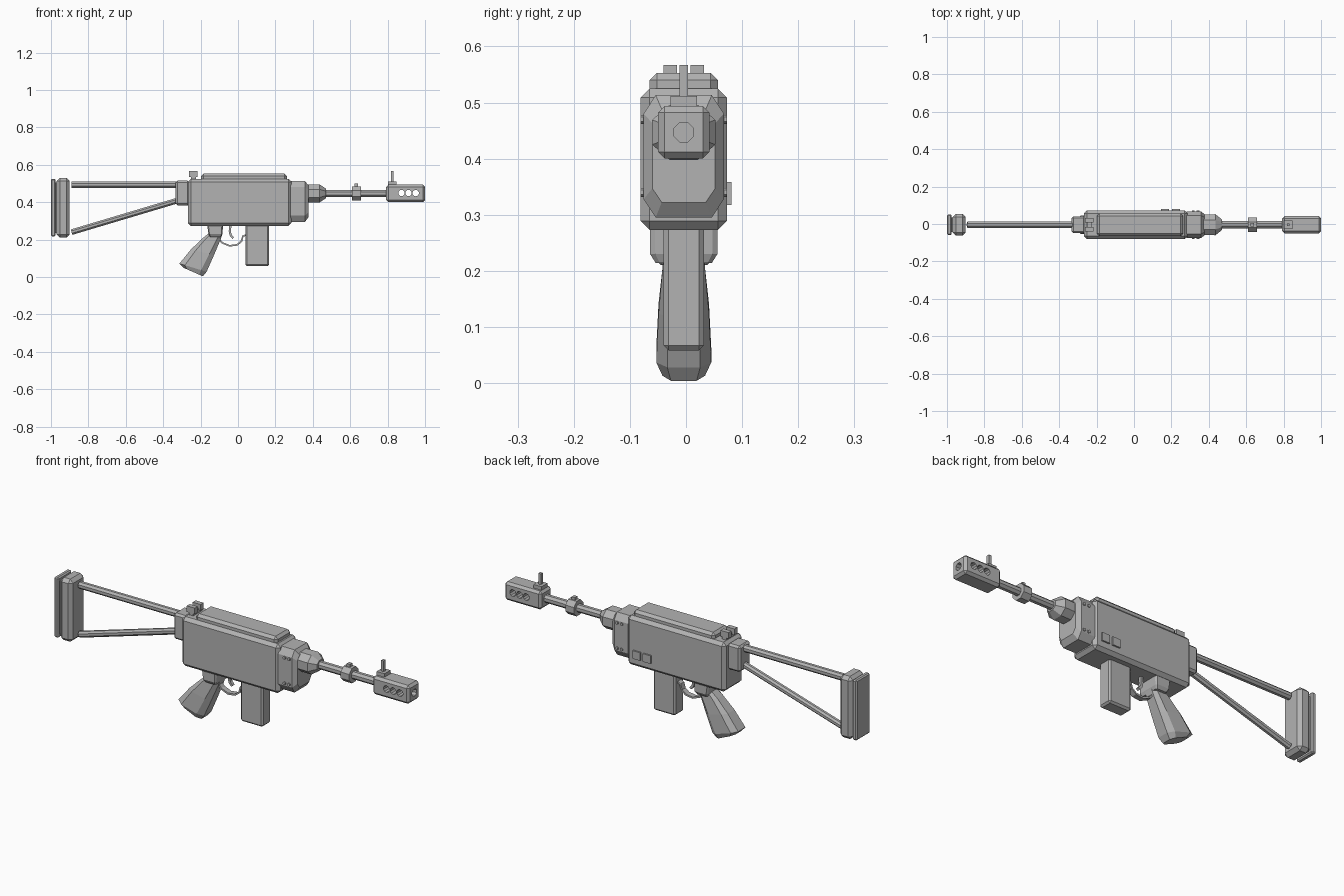
import bpy, bmesh, math
from mathutils import Vector

if "Cube" in bpy.data.objects:
    bpy.data.objects.remove(bpy.data.objects["Cube"])

CY = -0.004   # centre line of the body
AX = 0.447    # bore height
metal = bpy.data.materials.new("grey metal")
metal.diffuse_color = (0.45, 0.45, 0.45, 1)
metal.use_nodes = True
metal.node_tree.nodes["Principled BSDF"].inputs["Base Color"].default_value = metal.diffuse_color


def add(name, bm):
    bmesh.ops.recalc_face_normals(bm, faces=bm.faces[:])
    me = bpy.data.meshes.new(name)
    bm.to_mesh(me)
    bm.free()
    me.materials.append(metal)
    ob = bpy.data.objects.new(name, me)
    bpy.context.collection.objects.link(ob)
    return ob


def box(name, x, z, y, chamfer=0.0):
    """Box from (min, max) ranges; y is relative to the centre line."""
    bm = bmesh.new()
    bmesh.ops.create_cube(bm, size=1)
    for v in bm.verts:
        for i, (a, b) in enumerate((x, (y[0] + CY, y[1] + CY), z)):
            v.co[i] = (a + b) / 2 + v.co[i] * (b - a)
    if chamfer:
        bmesh.ops.bevel(bm, geom=bm.edges[:], offset=chamfer, segments=1, affect='EDGES')
    return add(name, bm)


def skin(name, rings):
    """Closed surface through rings of points."""
    bm = bmesh.new()
    vs = [[bm.verts.new(p) for p in r] for r in rings]
    n = len(vs[0])
    for a, b in zip(vs, vs[1:]):
        for i in range(n):
            bm.faces.new((a[i], a[(i + 1) % n], b[(i + 1) % n], b[i]))
    bm.faces.new(vs[0])
    bm.faces.new(vs[-1])
    return add(name, bm)


def octagon(left, right, hw, cut):
    """Chamfered rectangle spanning left-right in the xz plane, hw wide in y."""
    a, b = Vector((left[0], CY, left[1])), Vector((right[0], CY, right[1]))
    mid, u = (a + b) / 2, (b - a) / 2
    k = 1 - cut
    pts = [(1, k), (k, 1), (-k, 1), (-1, k), (-1, -k), (-k, -1), (k, -1), (1, -k)]
    return [mid + u * p + Vector((0, hw * q, 0)) for p, q in pts]


def rod(name, p, q, r, sides=8):
    p, q = Vector(p), Vector(q)
    d = (q - p).normalized()
    u = d.cross(Vector((0, 1, 0)))
    u = u.normalized() if u.length > 0.01 else Vector((1, 0, 0))
    w = d.cross(u)
    ring = [(u * math.cos(t) + w * math.sin(t)) * r / math.cos(math.pi / sides)
            for t in (2 * math.pi * (i + 0.5) / sides for i in range(sides))]
    return skin(name, [[c + o for o in ring] for c in (p, q)])


def strip(name, path, hw, t):
    """Flat bent strip following an xz path."""
    rings = []
    for i, (x, z) in enumerate(path):
        a, b = path[max(i - 1, 0)], path[min(i + 1, len(path) - 1)]
        n = Vector((a[1] - b[1], 0, b[0] - a[0])).normalized() * t / 2
        c, y = Vector((x, CY, z)), Vector((0, hw, 0))
        rings.append([c + n + y, c - n + y, c - n - y, c + n - y])
    return skin(name, rings)


# Folding stock
box("butt_plate", (-1.0, -0.975), (0.217, 0.525), (-0.055, 0.055), 0.006)
box("butt_link", (-0.98, -0.96), (0.235, 0.505), (-0.04, 0.04))
box("butt_pad", (-0.97, -0.9), (0.21, 0.53), (-0.058, 0.058), 0.017)
rod("upper_strut", (-0.89, CY, 0.493), (-0.32, CY, 0.493), 0.017)
rod("lower_strut", (-0.89, CY, 0.24), (-0.32, CY, 0.41), 0.015)
box("stock_hinge", (-0.333, -0.26), (0.382, 0.515), (-0.045, 0.045), 0.01)

# Receiver, cover and side plates
box("receiver", (-0.268, 0.286), (0.273, 0.525), (-0.077, 0.077), 0.016)
box("top_cover", (-0.197, 0.262), (0.5, 0.553), (-0.061, 0.061), 0.013)
for x in (0.145, 0.204):
    box("side_button", (x, x + 0.043), (0.317, 0.358), (0.07, 0.085))

# Rear sight
box("rear_sight_base", (-0.25, -0.225), (0.52, 0.545), (-0.036, 0.036))
for y in (-0.036, 0.012):
    box("rear_sight_ear", (-0.262, -0.217), (0.536, 0.567), (y, y + 0.024))

# Front block with bolts
skin("front_block", [octagon((x, z0), (x, z1), hw, c) for x, z0, z1, hw, c in (
    (0.28, 0.295, 0.513, 0.0715, 0.3), (0.358, 0.295, 0.513, 0.0715, 0.3),
    (0.378, 0.322, 0.488, 0.056, 0.3))])
for x in (0.316, 0.342):
    for z in (0.34, 0.47):
        rod("block_bolt", (x, CY - 0.077, z), (x, CY + 0.077, z), 0.007, 6)

# Collar, barrel and ring
skin("collar", [octagon((x, AX - r), (x, AX + r), r * k, 0.55) for x, r, k in (
    (0.37, 0.049, 1.1), (0.435, 0.049, 1.15), (0.47, 0.026, 1.1))])
rod("barrel", (0.46, CY, AX), (0.8, CY, AX), 0.019)
rod("barrel_ring", (0.61, CY, AX), (0.658, CY, AX), 0.038)
box("ring_lug", (0.624, 0.642), (0.48, 0.499), (-0.01, 0.01))

# Muzzle brake with cut side ports and bore
brake = box("muzzle_brake", (0.792, 1.0), (0.4, 0.494), (-0.046, 0.046), 0.012)
cutters = [rod("port_cutter", (x, -0.1, AX + 0.002), (x, 0.1, AX + 0.002), 0.0165, 10)
           for x in (0.874, 0.912, 0.95)]
cutters.append(rod("bore_cutter", (0.975, CY, AX), (1.05, CY, AX), 0.0175))
for c in cutters:
    c.hide_render = True
    c.hide_set(True)
    m = brake.modifiers.new("cut", 'BOOLEAN')
    m.operation, m.solver, m.object = 'DIFFERENCE', 'EXACT', c

# Front sight
box("front_sight_base", (0.803, 0.848), (0.485, 0.512), (-0.024, 0.024))
box("front_sight_post", (0.818, 0.832), (0.5, 0.567), (-0.008, 0.008))

# Magazine
box("magazine", (0.04, 0.166), (0.058, 0.3), (-0.036, 0.036), 0.009)

# Grip with its mount
skin("grip_mount", [octagon((a, z), (b, z), hw, 0.15) for z, a, b, hw in (
    (0.28, -0.165, -0.08, 0.06), (0.23, -0.158, -0.083, 0.06),
    (0.214, -0.15, -0.09, 0.05))])
skin("grip", [octagon(l, r, hw, 0.4) for l, r, hw in (
    ((-0.155, 0.235), (-0.085, 0.225), 0.036),
    ((-0.192, 0.205), (-0.092, 0.203), 0.038),
    ((-0.252, 0.147), (-0.128, 0.118), 0.045),
    ((-0.313, 0.072), (-0.168, 0.028), 0.049),
    ((-0.293, 0.05), (-0.188, 0.004), 0.038))])

# Trigger and guard
strip("trigger_guard", [(-0.11, 0.215), (-0.085, 0.183), (-0.045, 0.167), (-0.005, 0.172),
                        (0.018, 0.19), (0.026, 0.218), (0.05, 0.228)], 0.014, 0.009)
strip("trigger", [(-0.04, 0.28), (-0.044, 0.245), (-0.04, 0.225), (-0.026, 0.208)], 0.008, 0.012)
